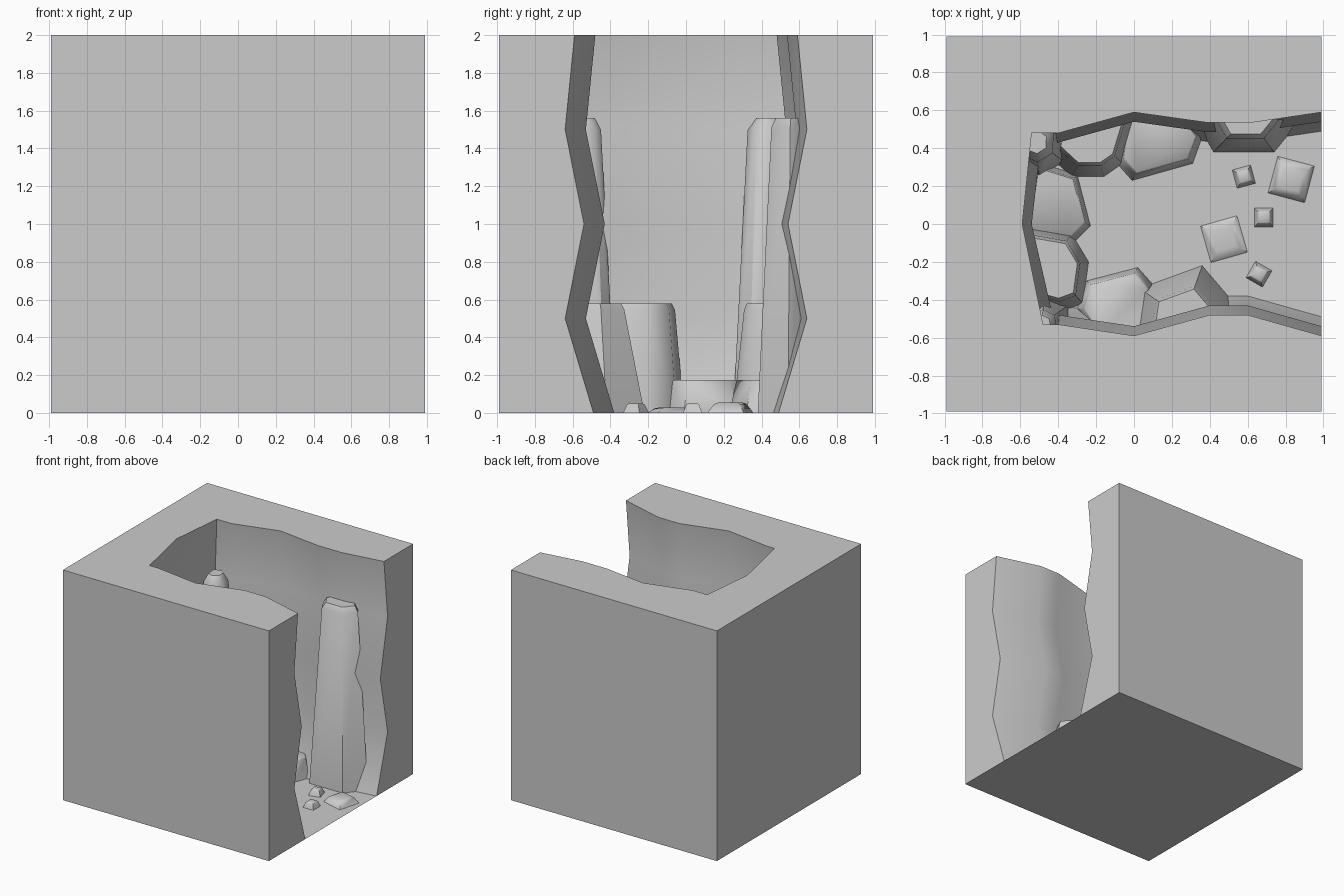
import bpy, bmesh, math

if "Cube" in bpy.data.objects:
    bpy.data.objects.remove(bpy.data.objects["Cube"])

E = 0.99


def finish(name, bm, angle):
    bmesh.ops.recalc_face_normals(bm, faces=bm.faces)
    me = bpy.data.meshes.new(name)
    bm.to_mesh(me)
    bm.free()
    ob = bpy.data.objects.new(name, me)
    bpy.context.collection.objects.link(ob)
    bpy.ops.object.select_all(action='DESELECT')
    ob.select_set(True)
    bpy.context.view_layer.objects.active = ob
    bpy.ops.object.shade_smooth_by_angle(angle=math.radians(angle))
    return ob


# Cliff block with a dead-end alcove: (x, y, outward x, outward y)
OUTLINE = [(E, .59, 0, 1), (.62, .535, 0, 1), (.39, .535, 0, 1), (0, .59, 0, 1),
           (-.4, .48, 0, 1), (-.54, .48, -1, 1), (-.59, 0, -1, 0),
           (-.48, -.53, -1, -1), (-.4, -.53, 0, -1), (0, -.59, 0, -1),
           (.4, -.48, 0, -1), (.6, -.48, 0, -1), (E, -.59, 0, -1)]
LEVELS = [(0, -.1), (.5, .05), (1, -.05), (1.5, .05), (2, 0)]

bm = bmesh.new()
rings = [[bm.verts.new((x + ox * d, y + oy * d, z)) for x, y, ox, oy in OUTLINE]
         for z, d in LEVELS]
for a, b in zip(rings, rings[1:]):
    for i in range(len(a) - 1):
        bm.faces.new((a[i], a[i + 1], b[i + 1], b[i]))
corners = [(E, -E), (-E, -E), (-E, E), (E, E)]
lo = [bm.verts.new((x, y, 0)) for x, y in corners]
hi = [bm.verts.new((x, y, 2)) for x, y in corners]
for i in range(3):
    bm.faces.new((lo[i], lo[i + 1], hi[i + 1], hi[i]))
# two strips of wall beside the opening
bm.faces.new([r[0] for r in rings] + [hi[3], lo[3]])
bm.faces.new([r[-1] for r in rings] + [hi[0], lo[0]])
# rim on top, underside, and alcove floor
bm.faces.new(rings[-1] + hi)
bm.faces.new(rings[0] + lo)
bm.faces.new(rings[0])
finish("cliff_alcove", bm, 40)


def rock(name, pts, centre, height, taper, cap=.75, shoulder=.94):
    """Tapered boulder lofted from a footprint."""
    bm = bmesh.new()
    cx, cy = centre
    rs = [[bm.verts.new((cx + (x - cx) * s, cy + (y - cy) * s, z)) for x, y in pts]
          for z, s in ((0, 1), (height * shoulder, taper), (height, taper * cap))]
    n = len(pts)
    for a, b in zip(rs, rs[1:]):
        for i in range(n):
            bm.faces.new((a[i], a[(i + 1) % n], b[(i + 1) % n], b[i]))
    bm.faces.new(rs[-1])
    bm.faces.new(rs[0][::-1])
    return finish(name, bm, 50)


# Tall pillars
rock("wall_pillar", [(.33, .54), (.42, .38), (.74, .38), (.87, .54), (.75, .7), (.45, .7)],
     (.6, .57), 1.56, .62, .8, .97)
rock("back_pillar_left", [(-.62, .3), (-.5, .25), (-.37, .33), (-.36, .5), (-.5, .6), (-.64, .52)],
     (-.52, .44), 1.56, .6, .6, .96)
rock("back_pillar_right", [(-.6, -.45), (-.47, -.37), (-.35, -.43), (-.33, -.55), (-.45, -.65), (-.6, -.6)],
     (-.49, -.53), 1.56, .5, .6, .96)

# Medium boulders
rock("boulder_left_wall", [(-.47, .38), (-.33, .25), (-.16, .25), (-.06, .32), (.01, .55), (-.2, .65), (-.42, .6)],
     (-.22, .47), .58, .74, .9)
rock("boulder_back_wall", [(-.56, -.01), (-.33, -.05), (-.24, -.2), (-.27, -.42), (-.38, -.46), (-.6, -.4)],
     (-.44, -.23), .58, .78, .9)
rock("boulder_right_wall", [(0, -.54), (.03, -.34), (.36, -.22), (.53, -.42), (.45, -.6), (.15, -.65)],
     (.26, -.5), .58, .62, .9)

# Low boulders
rock("low_boulder_left", [(-.09, .32), (-.01, .23), (.31, .32), (.36, .46), (.25, .6), (-.05, .6)],
     (.14, .48), .175, .86, .95)
rock("low_boulder_back", [(-.52, .33), (-.3, .26), (-.23, -.01), (-.32, -.1), (-.56, -.08), (-.6, .2)],
     (-.44, .12), .175, .88, .95)
rock("low_boulder_right", [(-.3, -.45), (-.25, -.3), (.02, -.23), (.1, -.32), (.08, -.55), (-.2, -.6)],
     (-.08, -.44), .175, .86, .95)

# Loose stones on the floor: centre, size, turn, height
STONES = [(.83, .235, .2, -15, .055), (.58, .25, .1, 15, .05), (.685, .035, .1, 0, .05),
          (.66, -.265, .1, -30, .05), (.475, -.08, .2, 16, .028)]
for i, (x, y, s, turn, h) in enumerate(STONES):
    r = s / math.sqrt(2)
    pts = [(x + r * math.cos(math.radians(turn + 45 + 90 * k)),
            y + r * math.sin(math.radians(turn + 45 + 90 * k))) for k in range(4)]
    rock(f"stone_{i + 1}", pts, (x, y), h, .7, .75, .85)
